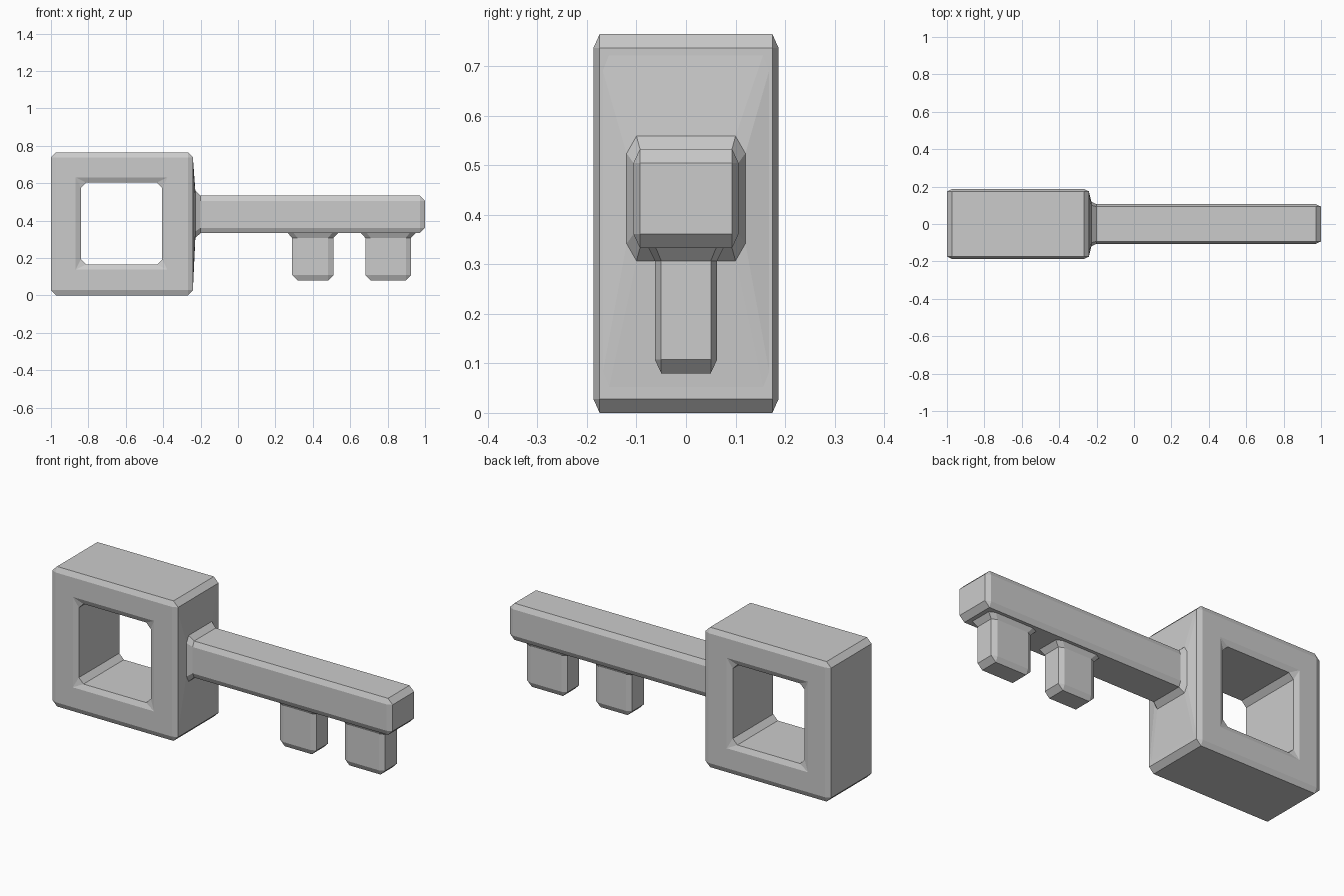
import bpy, bmesh
from mathutils import Vector

if "Cube" in bpy.data.objects:
    bpy.data.objects.remove(bpy.data.objects["Cube"])

BEVEL = 0.028      # chamfer size along x and z
SQUASH = 0.45      # chamfers are narrower across the thickness


def finish(bm, name):
    bmesh.ops.remove_doubles(bm, verts=bm.verts, dist=1e-5)
    bmesh.ops.recalc_face_normals(bm, faces=bm.faces)
    me = bpy.data.meshes.new(name)
    bm.to_mesh(me)
    bm.free()
    ob = bpy.data.objects.new(name, me)
    bpy.context.collection.objects.link(ob)
    return ob


def ring(name, outer, inner, half_y):
    """Square frame with every edge chamfered; outer/inner = x0, x1, z0, z1."""
    bm = bmesh.new()

    def loop(r, y):
        x0, x1, z0, z1 = r
        return [bm.verts.new((x, y / SQUASH, z))
                for x, z in ((x0, z0), (x1, z0), (x1, z1), (x0, z1))]

    loops = [loop(outer, -half_y), loop(inner, -half_y),
             loop(inner, half_y), loop(outer, half_y)]
    for k in range(4):
        a, b = loops[k], loops[(k + 1) % 4]
        for i in range(4):
            j = (i + 1) % 4
            bm.faces.new((a[i], a[j], b[j], b[i]))
    bmesh.ops.recalc_face_normals(bm, faces=bm.faces)
    sharp = [e for e in bm.edges if e.calc_face_angle() > 0.5]
    bmesh.ops.bevel(bm, geom=sharp, offset=BEVEL, offset_type='OFFSET',
                    segments=1, profile=0.5, affect='EDGES', clamp_overlap=False)
    bmesh.ops.scale(bm, vec=(1, SQUASH, 1), verts=bm.verts)
    return finish(bm, name)


def loft(name, sections, place):
    """Skin eight-sided sections (pos, half_y, half_w, cut_y, cut_w, shift_w)."""
    bm = bmesh.new()
    rows = []
    for p, hy, hw, cy, cw, s in sections:
        pts = [(hy, cw - hw), (hy, hw - cw), (hy - cy, hw), (cy - hy, hw),
               (-hy, hw - cw), (-hy, cw - hw), (cy - hy, -hw), (hy - cy, -hw)]
        rows.append([bm.verts.new(Vector(place(p, y, w + s))) for y, w in pts])
    for a, b in zip(rows, rows[1:]):
        for i in range(8):
            j = (i + 1) % 8
            bm.faces.new((a[i], a[j], b[j], b[i]))
    bm.faces.new(rows[0])
    bm.faces.new(rows[-1])
    return finish(bm, name)


# Square bow with its window
ring("key_bow", (-1.0, -0.24, 0.0, 0.765), (-0.84, -0.405, 0.165, 0.603), 0.187)

# Shaft, flaring into the bow
loft("key_shaft", [
    (-0.241, 0.172, 0.352, 0.012, 0.03, -0.05),
    (-0.228, 0.12, 0.126, 0.02, 0.035, 0.0),
    (-0.2, 0.106, 0.1, 0.013, BEVEL, 0.0),
    (0.972, 0.106, 0.1, 0.013, BEVEL, 0.0),
    (1.0, 0.093, 0.072, 0.0, 0.0, 0.0),
], lambda p, y, w: (p, y, 0.433 + w))

# Two teeth, flaring into the underside of the shaft
for name, cx, hx in (("inner_tooth", 0.4, 0.11), ("outer_tooth", 0.803, 0.122)):
    loft(name, [
        (0.336, 0.077, hx + 0.027, 0.015, 0.032, 0.0),
        (0.307, 0.063, hx, 0.013, BEVEL, 0.0),
        (0.108, 0.063, hx, 0.013, BEVEL, 0.0),
        (0.08, 0.05, hx - BEVEL, 0.0, 0.0, 0.0),
    ], lambda p, y, w: (cx + w, y, p))
